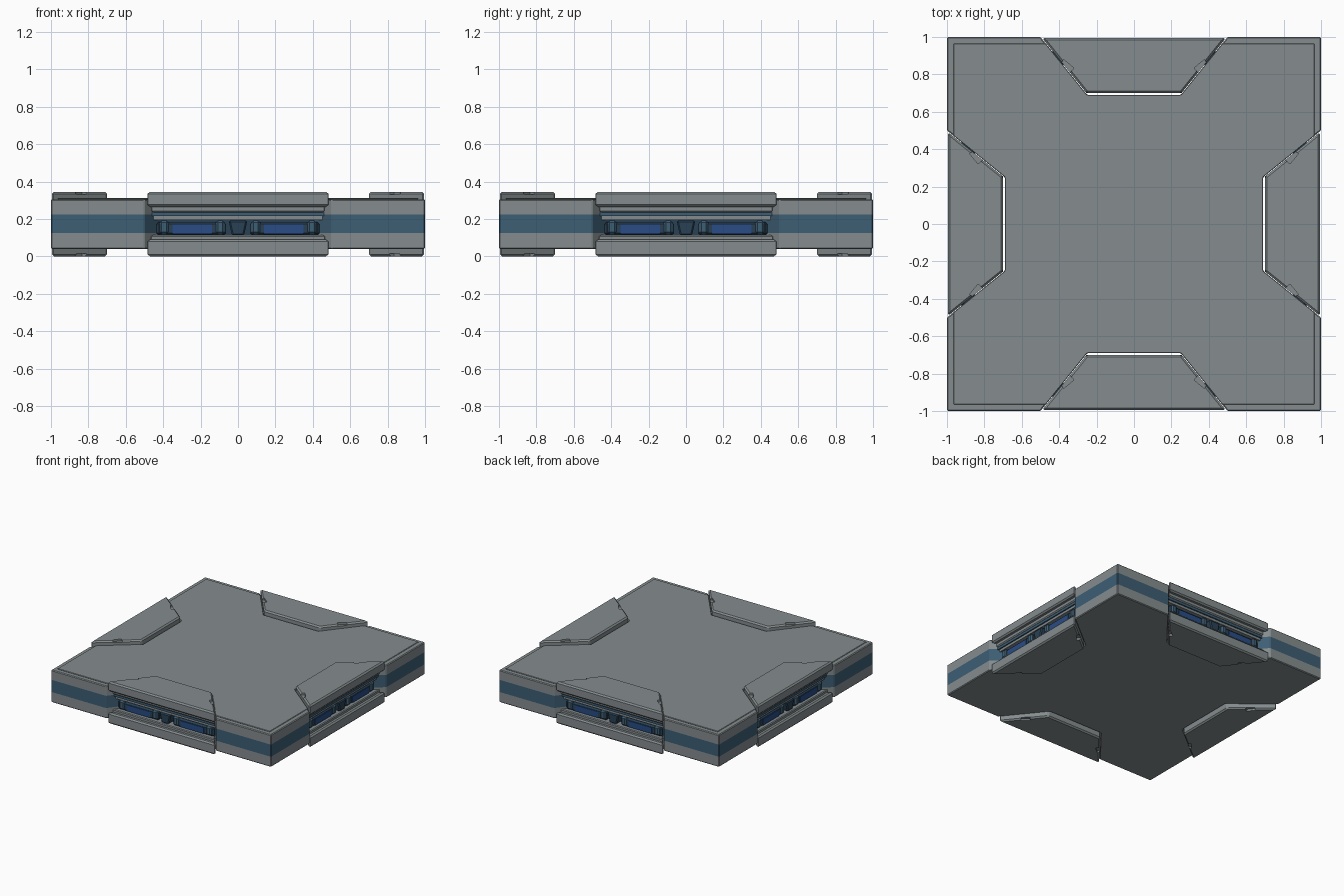
import bpy, bmesh, math
from mathutils import Matrix, Vector

if "Cube" in bpy.data.objects:
    bpy.data.objects.remove(bpy.data.objects["Cube"])


def material(name, col):
    m = bpy.data.materials.new(name)
    m.diffuse_color = (*col, 1)
    m.use_nodes = True
    m.node_tree.nodes["Principled BSDF"].inputs["Base Color"].default_value = m.diffuse_color
    return m


GREY = material("panel grey", (0.235, 0.265, 0.275))
BAND = material("band blue", (0.047, 0.112, 0.175))
DARK = material("housing dark blue", (0.022, 0.052, 0.09))
GLOW = material("window blue", (0.021, 0.072, 0.24))


def prism(name, pts, zs, mats, ring_mats=None, turn=0, bevel=0):
    """Closed prism through the heights zs; ring_mats colours each side ring."""
    bm = bmesh.new()
    rings = [[bm.verts.new((x, y, z)) for x, y in pts] for z in zs]
    n = len(pts)
    bm.faces.new(rings[0][::-1])
    bm.faces.new(rings[-1])
    for k in range(len(zs) - 1):
        for i in range(n):
            j = (i + 1) % n
            f = bm.faces.new((rings[k][i], rings[k][j], rings[k + 1][j], rings[k + 1][i]))
            f.material_index = ring_mats[k] if ring_mats else 0
    bmesh.ops.recalc_face_normals(bm, faces=bm.faces)
    bmesh.ops.rotate(bm, verts=bm.verts, cent=(0, 0, 0), matrix=Matrix.Rotation(turn, 3, 'Z'))
    me = bpy.data.meshes.new(name)
    bm.to_mesh(me)
    bm.free()
    for m in mats:
        me.materials.append(m)
    ob = bpy.data.objects.new(name, me)
    bpy.context.collection.objects.link(ob)
    if bevel:
        b = ob.modifiers.new("bevel", 'BEVEL')
        b.width = bevel
        b.segments = 1
        b.limit_method = 'ANGLE'
    return ob


def rect(x0, x1, y0, y1):
    return [(x0, y0), (x1, y0), (x1, y1), (x0, y1)]


def half_width(y):
    return 0.5 - (1 - y) * 0.25 / 0.31


def outline(edge):
    """Square with a trapezoid bite in the middle of each side."""
    h = half_width(edge)
    side = [(-h, -edge), (-0.25, -0.69), (0.25, -0.69), (h, -edge), (edge, -edge)]
    pts = []
    for q in range(4):
        r = Matrix.Rotation(q * math.pi / 2, 2)
        pts += [tuple(r @ Vector(p)) for p in side]
    return pts


def trapezoid(front, back=0.70, gap=0.008):
    a, b = half_width(front) - gap * 0.5, half_width(back) - gap * 0.5
    return [(-a, -front), (a, -front), (b, -back), (-b, -back)]


# body with blue band, and raised top panel
prism("body", outline(1.0), [0.04, 0.125, 0.225, 0.305], [GREY, BAND], [0, 1, 0], bevel=0.006)
prism("top_panel", outline(0.965), [0.305, 0.312], [GREY], bevel=0.003)

# cutters for the small square notches in the cover plates
cutters = []


def notch_cutter(turn):
    bm = bmesh.new()
    for s in (-1, 1):
        for z in (0, 0.345):
            m = (Matrix.Rotation(turn, 4, 'Z') @ Matrix.Translation((s * 0.362, -0.84, z))
                 @ Matrix.Rotation(-s * math.radians(39), 4, 'Z') @ Matrix.Diagonal((0.07, 0.042, 0.03, 1)))
            bmesh.ops.create_cube(bm, size=1, matrix=m)
    me = bpy.data.meshes.new("notch_cutter")
    bm.to_mesh(me)
    bm.free()
    ob = bpy.data.objects.new("notch_cutter", me)
    bpy.context.collection.objects.link(ob)
    cutters.append(ob)
    return ob


plates = []
for q, side in enumerate(("front", "right", "back", "left")):
    t = q * math.pi / 2
    cutter = notch_cutter(t)
    # upper and lower cover plates
    for tag, z0, z1 in (("lower", 0, 0.09), ("upper", 0.265, 0.345)):
        p = prism(f"{side}_{tag}_plate", trapezoid(0.995), [z0, z1], [GREY], turn=t, bevel=0.011)
        b = p.modifiers.new("notches", 'BOOLEAN')
        b.operation = 'DIFFERENCE'
        b.solver = 'EXACT'
        b.object = cutter
        plates.append(p)
    # stepped ledges inside the slot
    prism(f"{side}_lower_ledge", trapezoid(0.965), [0.08, 0.113], [GREY], turn=t, bevel=0.006)
    prism(f"{side}_upper_ledge", trapezoid(0.965), [0.235, 0.275], [GREY], turn=t, bevel=0.008)
    prism(f"{side}_trim", trapezoid(0.955), [0.215, 0.238], [BAND], turn=t)
    prism(f"{side}_inner_ledge", trapezoid(0.945), [0.195, 0.218], [GREY], turn=t)
    prism(f"{side}_slot_core", trapezoid(0.89), [0.1, 0.22], [DARK], turn=t)
    # paired housings with bright windows
    for s, tag in ((-1, "left"), (1, "right")):
        x0, x1 = sorted((s * 0.065, s * 0.435))
        prism(f"{side}_{tag}_housing", rect(x0, x1, -0.94, -0.85), [0.112, 0.185],
              [DARK], turn=t, bevel=0.012)
        x0, x1 = sorted((s * 0.14, s * 0.35))
        prism(f"{side}_{tag}_window", rect(x0, x1, -0.945, -0.93), [0.12, 0.17], [GLOW], turn=t)
        for a in (0.095, 0.395):
            x0, x1 = sorted((s * (a - 0.025), s * (a + 0.025)))
            prism(f"{side}_{tag}_clamp", rect(x0, x1, -0.95, -0.9), [0.118, 0.192],
                  [BAND], turn=t, bevel=0.012)
    # centre connector, narrowing toward the bottom
    c = prism(f"{side}_connector", rect(-0.05, 0.05, -0.95, -0.87), [0.112, 0.192], [DARK], bevel=0.008)
    for v in c.data.vertices:
        if v.co.z < 0.15:
            v.co.x *= 0.65
    c.data.transform(Matrix.Rotation(t, 4, 'Z'))

# bake the notches and drop the cutters
deps = bpy.context.evaluated_depsgraph_get()
baked = [bpy.data.meshes.new_from_object(p.evaluated_get(deps)) for p in plates]
for p, me in zip(plates, baked):
    p.modifiers.clear()
    p.data = me
for c in cutters:
    bpy.data.objects.remove(c)
